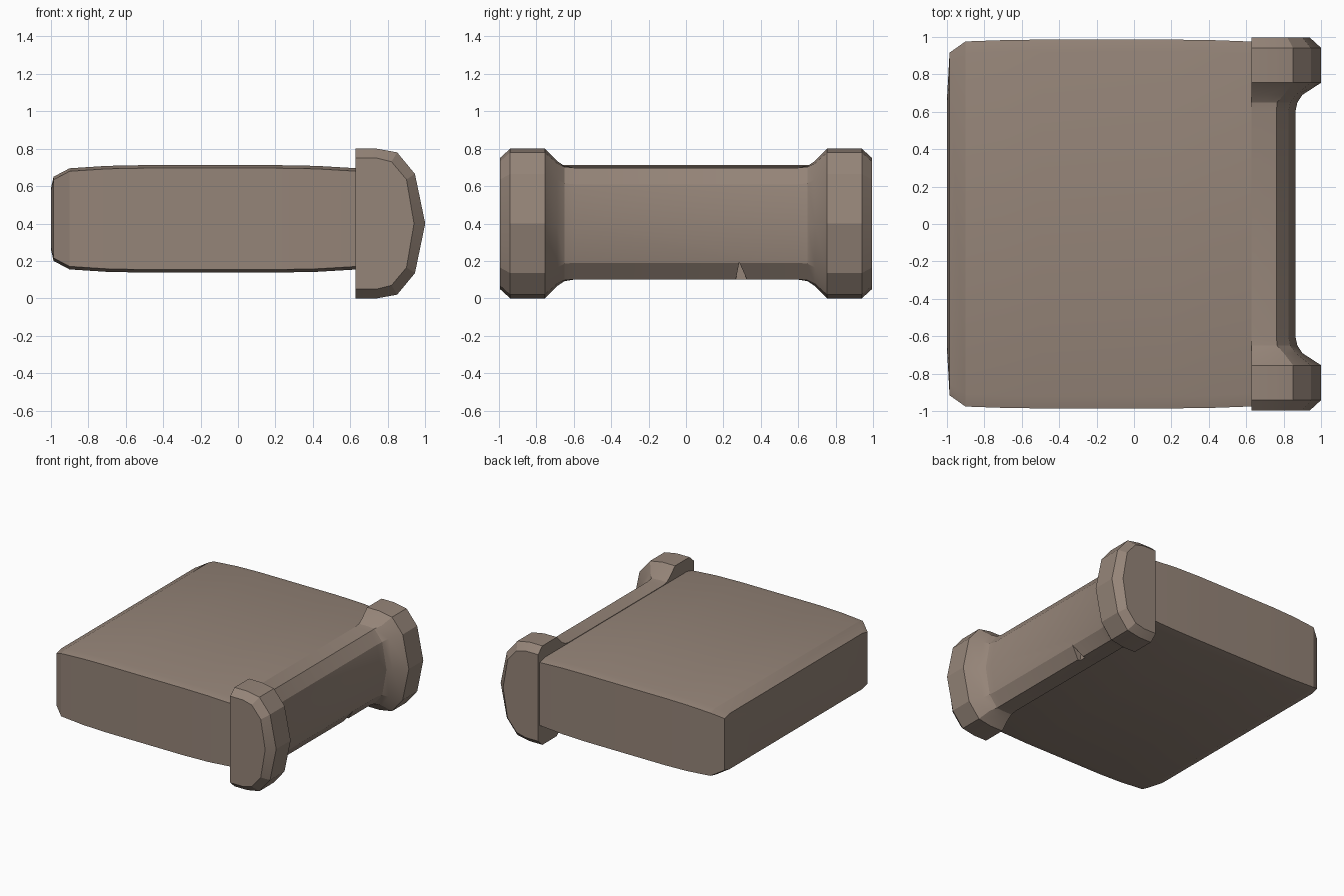
import bpy, bmesh, math

if "Cube" in bpy.data.objects:
    bpy.data.objects.remove(bpy.data.objects["Cube"])

mat = bpy.data.materials.new("taupe brown")
mat.diffuse_color = (0.30, 0.232, 0.188, 1)
mat.use_nodes = True
mat.node_tree.nodes["Principled BSDF"].inputs["Base Color"].default_value = mat.diffuse_color


def loft(name, rings):
    """Skin a list of equal-length closed rings and cap both ends."""
    bm = bmesh.new()
    vr = [[bm.verts.new(p) for p in r] for r in rings]
    n = len(vr[0])
    for a, b in zip(vr, vr[1:]):
        for i in range(n):
            j = (i + 1) % n
            bm.faces.new((a[i], a[j], b[j], b[i]))
    bm.faces.new(vr[0])
    bm.faces.new(vr[-1])
    bmesh.ops.recalc_face_normals(bm, faces=bm.faces)
    me = bpy.data.meshes.new(name)
    bm.to_mesh(me)
    bm.free()
    ob = bpy.data.objects.new(name, me)
    bpy.context.collection.objects.link(ob)
    me.materials.append(mat)
    return ob


def smooth(ob, degrees):
    bpy.ops.object.select_all(action='DESELECT')
    ob.select_set(True)
    bpy.context.view_layer.objects.active = ob
    bpy.ops.object.shade_smooth_by_angle(angle=math.radians(degrees))


# Main block: soft-edged slab, sections along x
def slab_ring(x, hy, hz, cy=0.065, cz=0.016, zc=0.425):
    half = [(hy, -hz + cz), (hy, hz - cz), (hy - cy, hz)]
    pts = half + [(-hy + cy, hz), (-hy, hz - cz), (-hy, -hz + cz),
                  (-hy + cy, -hz), (hy - cy, -hz)]
    return [(x, y, zc + z) for y, z in pts]


stations = [(-1.0, 0.65, 0.16), (-0.985, 0.915, 0.225), (-0.9, 0.975, 0.27),
            (-0.7, 0.982, 0.283), (-0.5, 0.985, 0.287), (0.2, 0.985, 0.287),
            (0.42, 0.982, 0.283), (0.64, 0.974, 0.27)]
slab = loft("main_block", [slab_ring(*s) for s in stations])
smooth(slab, 20)


# Spine with flared end caps: half-round section swept along y
def spine_ring(y, xs, hs):
    # xs: section x from shoulder to crest, hs: half heights of the same points
    lower = [(0.627, -hs[0])] + [(x, -h) for x, h in zip(xs, hs)]
    upper = [(x, -z) for x, z in reversed(lower[:-1])]
    return [(x, y, 0.4 + z) for x, z in lower + upper]


CAP = ((0.74, 0.85, 0.945, 1.0), (0.40, 0.38, 0.265, 0))
FACE = ((0.74, 0.82, 0.90, 0.94), (0.35, 0.33, 0.235, 0))
FLARE = ((0.72, 0.80, 0.865, 0.90), (0.335, 0.322, 0.235, 0))
NECK = ((0.70, 0.765, 0.835, 0.873), (0.308, 0.303, 0.215, 0))
BAR = ((0.69, 0.76, 0.825, 0.862), (0.30, 0.298, 0.21, 0))
half = [(0.995, FACE), (0.94, CAP), (0.755, CAP), (0.69, FLARE),
        (0.65, NECK), (0.60, BAR)]
layout = half + [(-y, s) for y, s in reversed(half)]
spine = loft("spine_with_caps", [spine_ring(y, *s) for y, s in layout])

# Small nick in the lower edge of the spine
nick = loft("nick_cutter", [[(x, 0.262, 0.08), (x, 0.335, 0.08), (x, 0.285, 0.192)]
                            for x in (0.74, 0.95)])
nick.hide_render = True
nick.hide_viewport = True
cut = spine.modifiers.new("nick", 'BOOLEAN')
cut.object = nick
cut.operation = 'DIFFERENCE'
cut.solver = 'EXACT'
smooth(spine, 20)
